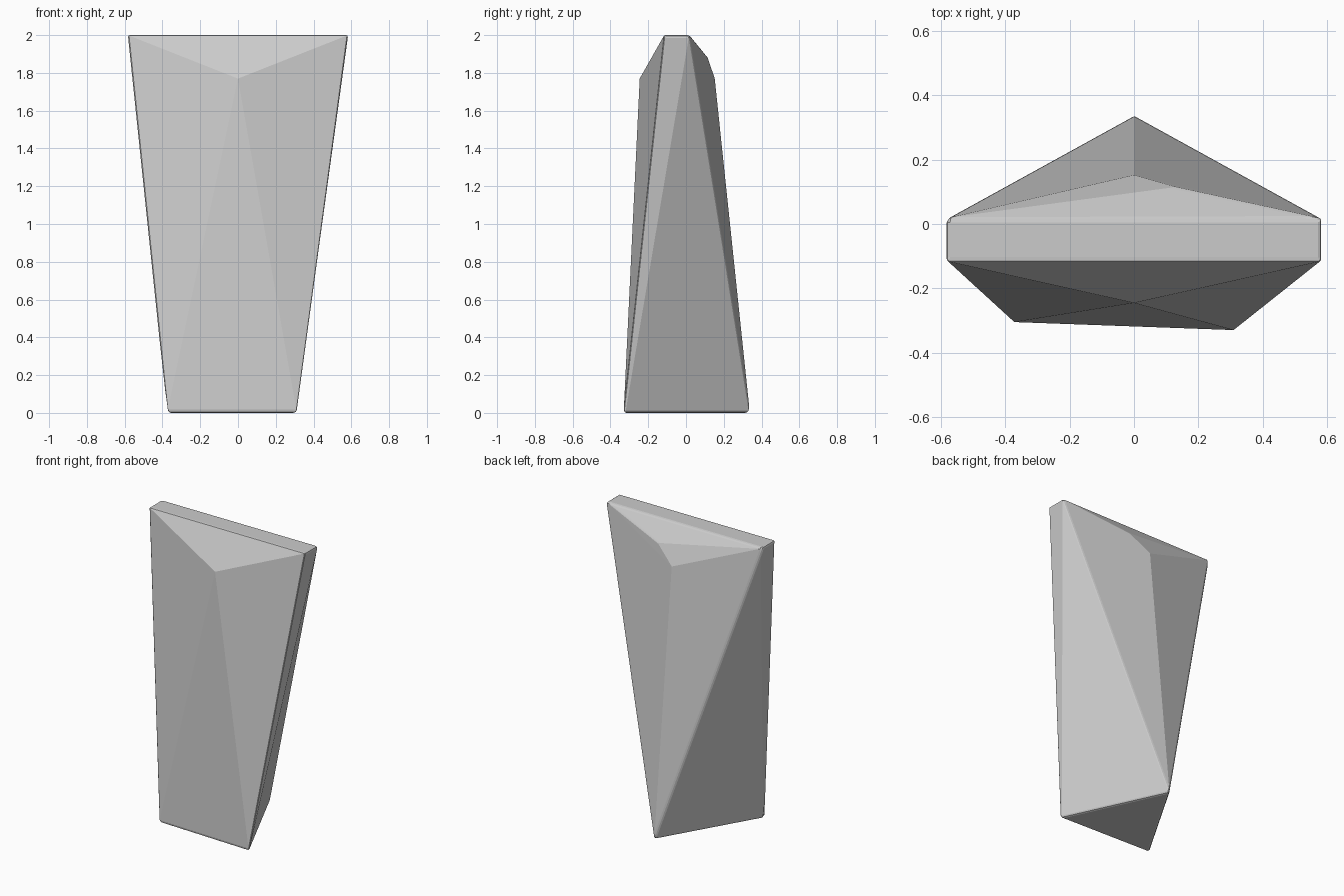
import bpy
import bmesh

cube = bpy.data.objects.get("Cube")
if cube:
    bpy.data.objects.remove(cube, do_unlink=True)

# Plain grey stone
stone = bpy.data.materials.new("stone grey")
stone.use_nodes = True
grey = (0.6, 0.6, 0.6, 1.0)
stone.diffuse_color = grey
stone.node_tree.nodes["Principled BSDF"].inputs["Base Color"].default_value = grey

# Key corners of the faceted block
foot = [(-0.375, -0.305, 0), (0.312, -0.33, 0), (0, 0.338, 0)]
crown = [(side * 0.583, y, 2) for side in (-1, 1) for y in (-0.115, 0.017)]
ridges = [(0, -0.245, 1.77), (0, 0.152, 1.77), (0.13, 0.115, 1.88)]

# Wrap the corners in a convex skin
bm = bmesh.new()
for point in foot + crown + ridges:
    bm.verts.new(point)
bmesh.ops.convex_hull(bm, input=bm.verts[:])
bmesh.ops.dissolve_limit(bm, angle_limit=0.01, verts=bm.verts[:], edges=bm.edges[:])
bmesh.ops.recalc_face_normals(bm, faces=bm.faces[:])
mesh = bpy.data.meshes.new("faceted_stone")
bm.to_mesh(mesh)
bm.free()
mesh.materials.append(stone)

block = bpy.data.objects.new("faceted_stone", mesh)
bpy.context.collection.objects.link(block)
bpy.context.view_layer.objects.active = block
block.select_set(True)

# Worn edges on the sharper corners only
bevel = block.modifiers.new("worn_edges", 'BEVEL')
bevel.width = 0.012
bevel.segments = 2
bevel.limit_method = 'ANGLE'
bevel.angle_limit = 0.52
